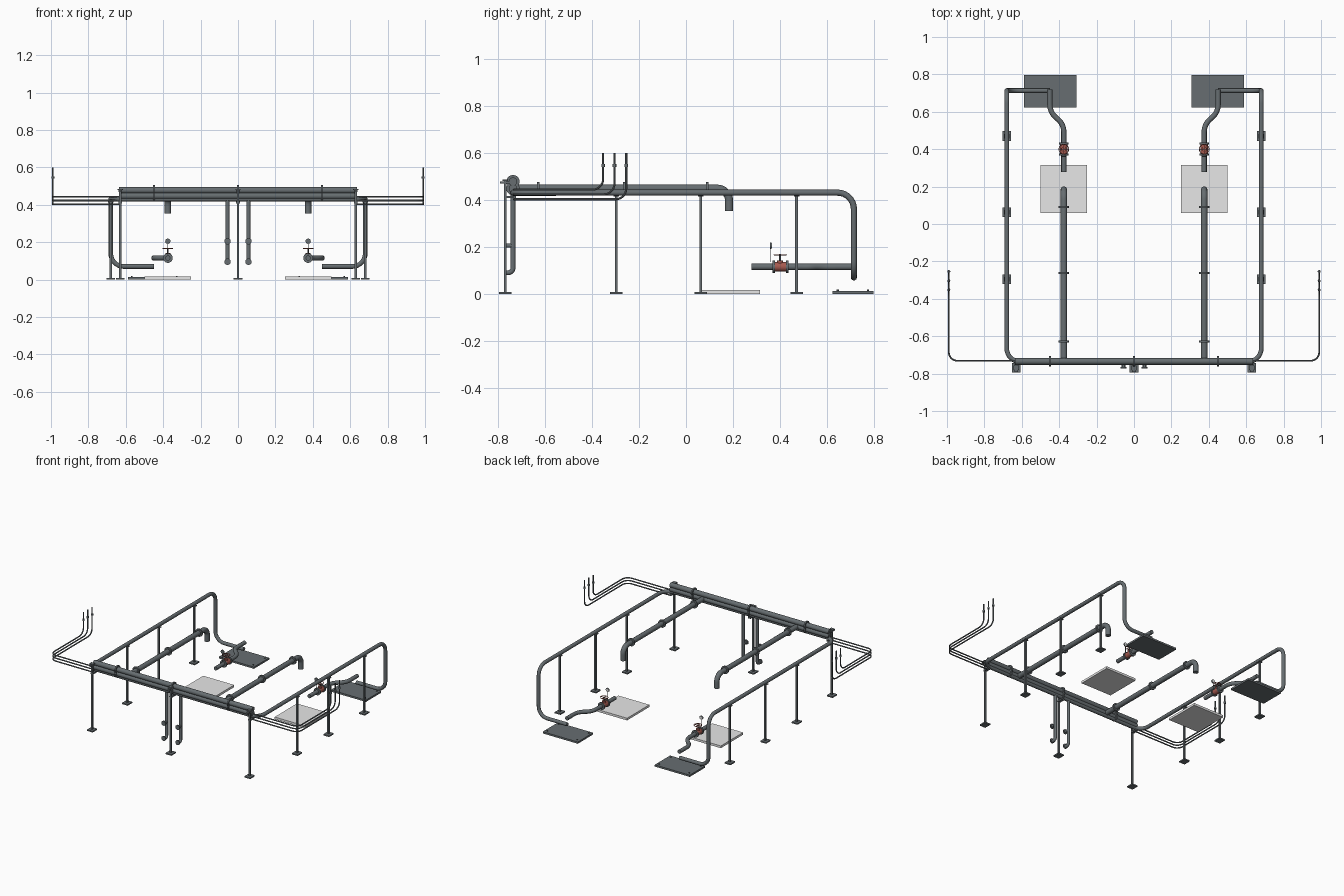
import bpy, bmesh, math
from mathutils import Vector

if "Cube" in bpy.data.objects:
    bpy.data.objects.remove(bpy.data.objects["Cube"])


def material(name, rgb):
    m = bpy.data.materials.new(name)
    m.diffuse_color = (*rgb, 1)
    m.use_nodes = True
    m.node_tree.nodes["Principled BSDF"].inputs["Base Color"].default_value = m.diffuse_color
    return m


STEEL = material("grey_steel", (0.135, 0.155, 0.165))
RED = material("valve_red", (0.39, 0.105, 0.08))
PALE = material("pale_grey", (0.82, 0.82, 0.82))


def add(name, mesh, mat):
    ob = bpy.data.objects.new(name, mesh)
    bpy.context.collection.objects.link(ob)
    mesh.materials.clear()
    mesh.materials.append(mat)
    return ob


def smooth(mesh):
    mesh.polygons.foreach_set("use_smooth", [True] * len(mesh.polygons))
    mesh.set_sharp_from_angle(angle=math.radians(40))


def fillet(points, r, steps=7):
    """Round every inner corner of a path with radius r."""
    pts = [Vector(p) for p in points]
    out = [pts[0]]
    for a, b, c in zip(pts, pts[1:], pts[2:]):
        u, v = (a - b).normalized(), (c - b).normalized()
        half = u.angle(v) / 2
        t = r / math.tan(half)
        centre = b + (u + v).normalized() * (r / math.sin(half))
        p, q = b + u * t - centre, b + v * t - centre
        out += [centre + p.lerp(q, i / steps).normalized() * r for i in range(steps + 1)]
    return out + [pts[-1]]


def pipe(name, points, r, bend=0.05, mat=STEEL, res=3):
    pts = fillet(points, bend)
    cu = bpy.data.curves.new(name, "CURVE")
    cu.dimensions = "3D"
    cu.bevel_depth, cu.bevel_resolution, cu.use_fill_caps = r, res, True
    sp = cu.splines.new("POLY")
    sp.points.add(len(pts) - 1)
    for k, p in zip(sp.points, pts):
        k.co = (*p, 1)
    tmp = bpy.data.objects.new(name, cu)
    bpy.context.collection.objects.link(tmp)
    dg = bpy.context.evaluated_depsgraph_get()
    mesh = bpy.data.meshes.new_from_object(tmp.evaluated_get(dg))
    bpy.data.objects.remove(tmp)
    smooth(mesh)
    return add(name, mesh, mat)


def disc(name, centre, axis, r, length, mat=STEEL, sides=20):
    """Closed cylinder centred on a point, along an axis."""
    bm = bmesh.new()
    bmesh.ops.create_cone(bm, cap_ends=True, segments=sides,
                          radius1=r, radius2=r, depth=length)
    rot = Vector((0, 0, 1)).rotation_difference(Vector(axis)).to_matrix()
    bmesh.ops.rotate(bm, verts=bm.verts, matrix=rot)
    bmesh.ops.translate(bm, verts=bm.verts, vec=centre)
    mesh = bpy.data.meshes.new(name)
    bm.to_mesh(mesh)
    bm.free()
    smooth(mesh)
    return add(name, mesh, mat)


def box(name, lo, hi, mat=STEEL):
    lo, hi = Vector(lo), Vector(hi)
    bm = bmesh.new()
    bmesh.ops.create_cube(bm, size=1)
    bmesh.ops.scale(bm, verts=bm.verts, vec=hi - lo)
    bmesh.ops.translate(bm, verts=bm.verts, vec=(lo + hi) / 2)
    mesh = bpy.data.meshes.new(name)
    bm.to_mesh(mesh)
    bm.free()
    return add(name, mesh, mat)


def post(name, x, y, top):
    """Foot plate, slim post and saddle plate."""
    box(name + "_foot", (x - .023, y - .026, 0), (x + .023, y + .026, .009))
    box(name, (x - .006, y - .006, .009), (x + .006, y + .006, top))
    box(name + "_saddle", (x - .014, y - .012, top - .006), (x + .014, y + .012, top))


X, Y, Z = (1, 0, 0), (0, 1, 0), (0, 0, 1)
FRONT = -0.735

# Upper and lower header across the front, with flanges
for name, z in (("upper_header", .477), ("lower_header", .447)):
    pipe(name, [(-.635, FRONT, z), (.635, FRONT, z)], .018)
    for x in (-.45, 0, .45):
        disc(name + "_flange", (x, FRONT, z), X, .028, .01)

# Continuous outer loop: down at the back, along both sides, across the front
half = [(.45, .713, .07), (.68, .713, .07), (.68, .713, .43), (.68, FRONT, .43)]
pipe("outer_loop", half + [(-x, y, z) for x, y, z in reversed(half)], .013, bend=.068)

# Front posts with brackets to the header
for x in (-.63, 0, .63):
    post("front_post", x, -.768, .485)
    box("header_bracket", (x - .01, -.79, .468), (x + .01, FRONT, .478))
    box("loop_bracket", (x - .01, -.772, .407), (x + .01, FRONT + .012, .417))

for s in (-1, 1):
    # Branch pipe with turned-down outlet
    bx = s * .375
    pipe("branch_pipe", [(bx, FRONT, .447), (bx, .183, .447), (bx, .183, .352)], .018, bend=.05)
    for y in (-.628, -.262, .09):
        disc("branch_flange", (bx, y, .447), Y, .028, .01)

    # Side posts
    for y in (-.296, .063, .47):
        post("side_post", s * .68, y, .419)

    # Front drop pipe with two stubs
    dx = s * .056
    pipe("drop_pipe", [(dx, FRONT, .43), (dx, FRONT, .09), (dx, -.772, .09)], .011, bend=.02)
    pipe("drop_stub", [(dx, FRONT, .205), (dx, -.77, .205)], .009)
    for z in (.095, .205):
        disc("stub_cap", (dx, -.768, z), Y, .017, .008)

    # Three small conduits stepping around the corner
    for z, y in ((.443, -.352), (.423, -.304), (.402, -.254)):
        pipe("conduit", [(s * .63, FRONT + .004, z), (s * .99, FRONT + .004, z),
                         (s * .99, y, z), (s * .99, y, .598)], .0045, bend=.045, res=2)
        disc("conduit_collar", (s * .99, y, .545), Z, .008, .012, STEEL, 12)

    # Low offset pipe leading to the valve
    pipe("valve_pipe", [(s * .45, .72, .115), (s * .45, .597, .115),
                        (s * .375, .533, .115), (s * .375, .278, .115)], .014, bend=.09)

    # Valve body, flanges, stem and handwheel
    disc("valve_body", (bx, .40, .115), Y, .020, .05, RED)
    disc("valve_bonnet", (bx, .40, .132), Z, .013, .02, RED)
    for y in (.372, .430):
        disc("valve_flange", (bx, y, .115), Y, .026, .010)
    disc("valve_stem", (bx, .40, .155), Z, .004, .03, STEEL, 10)
    bpy.ops.mesh.primitive_torus_add(location=(bx, .40, .166), major_radius=.026,
                                     minor_radius=.0022, major_segments=24, minor_segments=8)
    wheel = bpy.context.object
    wheel.name = "handwheel"
    wheel.data.materials.append(RED)
    smooth(wheel.data)
    box("wheel_spoke", (bx - .025, .398, .164), (bx + .025, .402, .167), RED)
    box("wheel_spoke", (bx - .002, .375, .164), (bx + .002, .425, .167), RED)

    # Round gauge on a thin stalk
    disc("gauge", (bx, .36, .205), Y, .014, .006)
    disc("gauge_face", (bx, .3635, .205), Y, .011, .002, PALE)
    disc("gauge_stalk", (bx, .36, .165), Z, .002, .06, STEEL, 8)

    # Floor slabs
    px, qx = s * .375, s * .448
    box("pale_slab", (px - .124, .06, 0), (px + .124, .315, .016), PALE)
    box("dark_slab", (qx - .14, .622, 0), (qx + .14, .797, .013))
    for ex in (-.12, .12):
        for y in (.645, .773):
            disc("slab_bolt", (qx + ex, y, .0145), Z, .005, .007, STEEL, 6)
